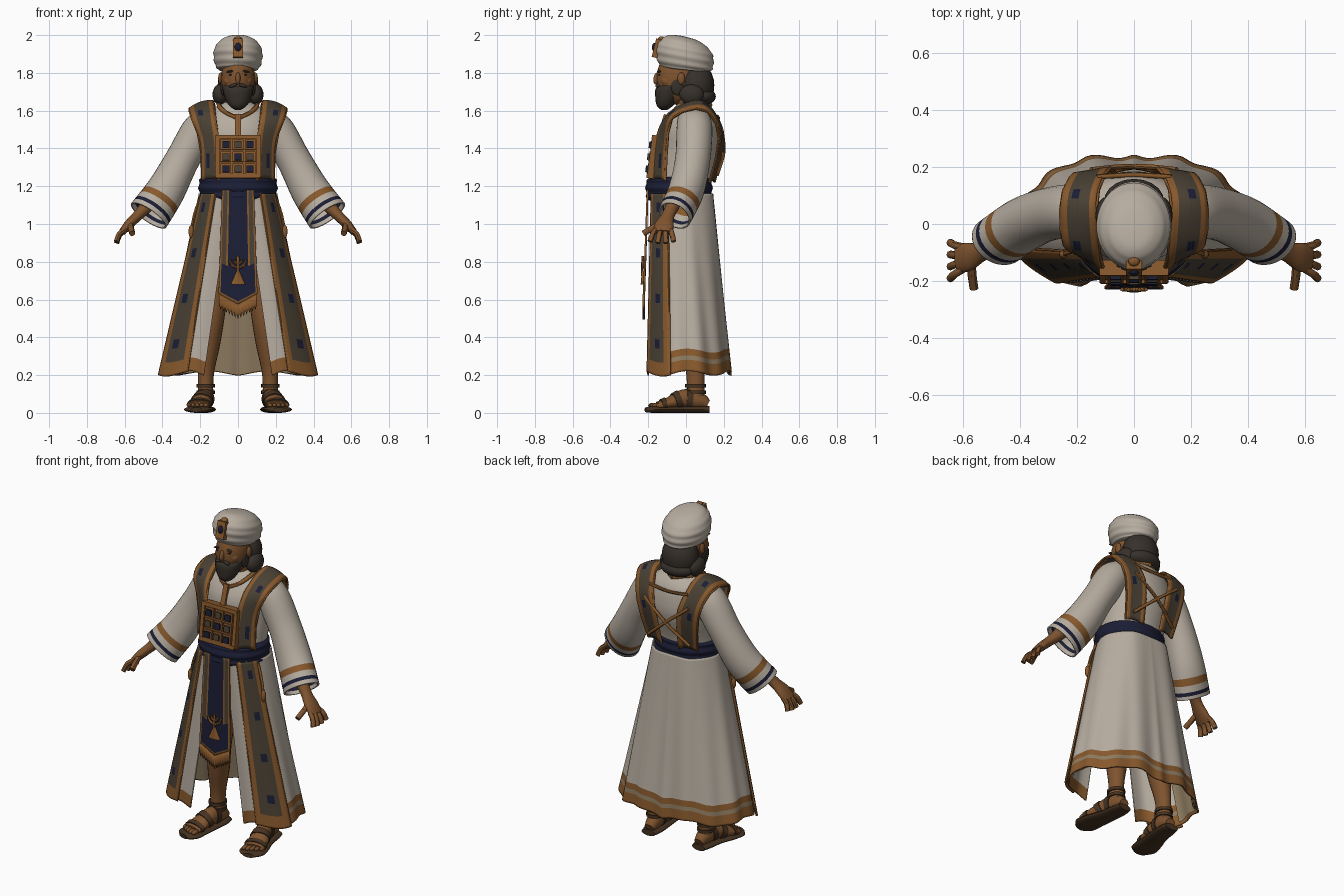
import bpy, bmesh, math
from math import sin, cos, pi, tau
from mathutils import Vector, Matrix, Euler

if "Cube" in bpy.data.objects:
    bpy.data.objects.remove(bpy.data.objects["Cube"])


def material(name, *rgb):
    m = bpy.data.materials.new(name)
    m.use_nodes = True
    m.diffuse_color = (*rgb, 1)
    m.node_tree.nodes["Principled BSDF"].inputs["Base Color"].default_value = (*rgb, 1)
    return m


linen = material("linen", .47, .415, .35)
skin = material("skin", .21, .087, .028)
bronze = material("bronze trim", .245, .1, .026)
umber = material("dark woven cloth", .068, .052, .034)
navy = material("navy cloth", .011, .013, .036)
hair = material("hair", .037, .03, .024)
leather = material("leather", .06, .032, .015)
beige = material("beige lining", .27, .2, .118)


def finish(name, bm, mats, thick=0, mirror=False):
    bmesh.ops.recalc_face_normals(bm, faces=bm.faces)
    mesh = bpy.data.meshes.new(name)
    bm.to_mesh(mesh)
    bm.free()
    ob = bpy.data.objects.new(name, mesh)
    bpy.context.collection.objects.link(ob)
    for m in mats:
        mesh.materials.append(m)
    bpy.ops.object.select_all(action='DESELECT')
    ob.select_set(True)
    bpy.context.view_layer.objects.active = ob
    bpy.ops.object.shade_smooth_by_angle(angle=math.radians(45))
    if thick:
        mod = ob.modifiers.new("thickness", 'SOLIDIFY')
        mod.thickness, mod.offset = thick, 0
    if mirror:
        ob.modifiers.new("mirror", 'MIRROR').use_clip = False
    return ob


def spline(rows, t):
    """Smooth curve through rows of numbers, t from 0 to 1."""
    n = len(rows) - 1
    i = min(int(t * n), n - 1)
    f = t * n - i
    a, b, c, d = (Vector(rows[min(max(k, 0), n)]) for k in range(i - 1, i + 3))
    return b + (c - a) * (f / 2) + (a * 2 - b * 5 + c * 4 - d) * (f * f / 2) + (b * 3 - a - c * 3 + d) * (f ** 3 / 2)


def sheet(name, fn, nu, nv, mats, pick=None, wrap=False, caps=False, **kw):
    """Surface from a function of u and v, faces coloured by pick(u, v)."""
    bm = bmesh.new()
    n = nu if wrap else nu + 1
    grid = [[bm.verts.new(fn(i / nu, j / nv)) for i in range(n)] for j in range(nv + 1)]
    for j in range(nv):
        for i in range(nu):
            k = (i + 1) % n
            f = bm.faces.new((grid[j][i], grid[j][k], grid[j + 1][k], grid[j + 1][i]))
            if pick:
                f.material_index = pick((i + .5) / nu, (j + .5) / nv)
    if caps:
        bm.faces.new(grid[0])
        bm.faces.new(grid[-1])
    return finish(name, bm, mats, **kw)


def tube(name, rows, *mats, flat=False, ref=(0, 1, 0), nu=20, nv=20, caps=True, **kw):
    """Tube through rows of x, y, z and two radii."""
    def fn(u, v):
        p = spline(rows, v)
        a, b = Vector((1, 0, 0)), Vector((0, 1, 0))
        if not flat:
            ends = spline(rows, min(v + .02, 1)) - spline(rows, max(v - .02, 0))
            along = Vector(ends[:3]).normalized()
            a = along.cross(Vector(ref)).normalized()
            b = along.cross(a)
        return Vector(p[:3]) + a * max(p[3], .001) * cos(u * tau) + b * max(p[4], .001) * sin(u * tau)
    return sheet(name, fn, nu, nv, mats, wrap=True, caps=caps, **kw)


def cord(name, points, r, mat, **kw):
    return tube(name, [(*p, r, r) for p in points], mat, nu=8, nv=10, **kw)


def solid(name, kind, loc, size, mat, rot=(0, 0, 0), **kw):
    bm = bmesh.new()
    m = Matrix.LocRotScale(Vector(loc), Euler(rot), Vector(size))
    if kind == "ball":
        bmesh.ops.create_uvsphere(bm, u_segments=20, v_segments=12, radius=1, matrix=m)
    else:
        bmesh.ops.create_cube(bm, size=1, matrix=m)
    return finish(name, bm, [mat], **kw)


# Torso, neck and neckline
tube("torso", [(0, -.02, 1.12, .19, .15), (0, -.02, 1.24, .185, .15), (0, .02, 1.4, .2, .16),
               (0, .025, 1.5, .205, .155), (0, .035, 1.58, .18, .125), (0, .035, 1.63, .1, .085),
               (0, .03, 1.645, .07, .065)], linen, flat=True, nu=32)
tube("neck", [(0, .03, 1.58, .07, .07), (0, .0, 1.75, .065, .07)], skin, flat=True, nv=4)
cord("neckline", [(0, .13, 1.63), (.085, .07, 1.64), (.1, -.02, 1.625), (.065, -.075, 1.59), (0, -.105, 1.56)],
     .012, bronze, ref=(0, 0, 1), mirror=True)
solid("neck_placket", "box", (0, -.12, 1.52), (.03, .03, .12), bronze, (-.3, 0, 0))

# Head and face
solid("head", "ball", (0, -.045, 1.77), (.09, .112, .14), skin)
solid("nose", "ball", (0, -.152, 1.772), (.013, .02, .034), skin, (-.25, 0, 0))
solid("cheeks", "ball", (.042, -.102, 1.757), (.035, .034, .032), skin, mirror=True)
solid("brows", "ball", (.038, -.14, 1.808), (.025, .01, .006), hair, (0, .12, -.3), mirror=True)
solid("eyes", "ball", (.036, -.139, 1.79), (.013, .008, .005), hair, mirror=True)
solid("ears", "ball", (.093, -.025, 1.77), (.012, .02, .032), skin, mirror=True)
tube("beard", [(0, -.07, 1.742, .081, .06), (0, -.085, 1.715, .081, .076), (0, -.1, 1.665, .068, .062),
               (0, -.112, 1.625, .045, .042), (0, -.115, 1.603, .014, .014)], hair, flat=True)
solid("moustache", "ball", (.022, -.147, 1.735), (.027, .014, .009), hair, (0, .35, -.3), mirror=True)
solid("back_hair", "ball", (0, .055, 1.735), (.108, .095, .12), hair)
solid("hair_nape", "ball", (0, .08, 1.675), (.105, .078, .05), hair)
solid("side_locks", "ball", (.095, .03, 1.685), (.04, .065, .055), hair, mirror=True)
solid("sideburns", "ball", (.079, -.045, 1.73), (.014, .035, .05), hair, mirror=True)

# Wound turban with a front ornament
TURBAN = [(1.815, .1, .12), (1.835, .118, .143), (1.88, .129, .152), (1.925, .126, .146),
          (1.965, .1, .113), (1.988, .06, .07), (1.996, .004, .004)]


def turban(u, v):
    z, rx, ry = spline(TURBAN, v)
    w = 1 + .025 * sin(40 * v + tau * u) * (1 - v)
    y = ry * w * sin(u * tau)
    return Vector((rx * w * cos(u * tau), y - .003 - .02 * v * v, z - y * (.1 + .1 * v)))


sheet("turban", turban, 48, 40, [linen], wrap=True, caps=True)
solid("turban_plate", "box", (0, -.155, 1.93), (.055, .03, .1), bronze, (-.25, 0, 0))
solid("turban_gem", "ball", (0, -.168, 1.935), (.018, .012, .024), navy)
solid("turban_crest", "ball", (0, -.13, 1.98), (.02, .018, .014), bronze)

# Shoulder straps, from the chest over the shoulder to the back
INNER = [(.1, -.18, 1.23), (.105, -.16, 1.42), (.12, -.115, 1.55), (.13, 0, 1.635),
         (.13, .1, 1.64), (.1, .18, 1.53), (.075, .192, 1.42), (.06, .15, 1.22)]
OUTER = [(.19, -.11, 1.23), (.195, -.1, 1.42), (.24, -.08, 1.55), (.255, 0, 1.6),
         (.25, .1, 1.605), (.22, .165, 1.52), (.195, .17, 1.4), (.165, .125, 1.22)]


def trimmed(u, v):
    if min(u, 1 - u) < .2:
        return 0
    return 2 if .45 < u < .7 and int(v * 20) % 5 == 1 else 1


sheet("shoulder_straps", lambda u, v: spline(INNER, v).lerp(spline(OUTER, v), u) + Vector((0, 0, .012 * sin(pi * u))),
      10, 40, [bronze, umber, navy], trimmed, thick=.014, mirror=True)
for tag, rows in (("inner", INNER), ("outer", OUTER)):
    cord(tag + "_strap_piping", rows, .007, bronze, ref=(1, 0, 0), mirror=True)
cord("back_cords", [(-.15, .19, 1.5), (0, .2, 1.38), (.14, .165, 1.26)], .009, bronze, mirror=True)
cord("shoulder_cord", [(-.13, .165, 1.57), (0, .172, 1.56), (.13, .165, 1.57)], .009, bronze)

# Breastplate with three rows of square stones
LEAN = (-.13, 0, 0)
solid("breastplate", "box", (0, -.162, 1.355), (.225, .045, .22), bronze, LEAN)
for k in (-1, 1):
    solid("plate_rail", "box", (0, -.17 + k * .014, 1.355 + k * .103), (.235, .05, .022), bronze, LEAN)
    solid("plate_side", "box", (k * .11, -.167, 1.355), (.022, .052, .22), bronze, LEAN)
for row in (-1, 0, 1):
    for col in (-1, 0, 1):
        spot = Vector((col * .064, -.183 + row * .009, 1.355 + row * .064))
        solid("stone_setting", "box", spot, (.056, .025, .054), bronze, LEAN)
        solid("stone", "box", spot + Vector((0, -.012, 0)), (.036, .02, .036),
              umber if (row + col) % 2 else navy, LEAN)


# Wide sleeves with cuff bands
def cuff(u, v):
    return 1 if .82 < v < .875 else 2 if .91 < v < .958 else 0


tube("sleeves", [(.14, .04, 1.56, .06, .08), (.2, .045, 1.5, .088, .09), (.295, .035, 1.34, .086, .088),
                 (.384, 0, 1.175, .098, .09), (.473, -.06, 1.045, .108, .085)],
     linen, bronze, navy, pick=cuff, caps=False, nu=28, nv=60, thick=.01, mirror=True)

# Forearms and hands
tube("forearms", [(.36, -.01, 1.25, .04, .04), (.46, -.06, 1.12, .038, .038), (.53, -.095, 1.045, .028, .034),
                  (.58, -.115, .995, .025, .05), (.615, -.12, .955, .018, .05)], skin, mirror=True)
for k in range(4):
    s = k - 1.5
    bend = .008 * abs(s)
    cord("finger", [(.6, -.12 + s * .026, .97), (.628, -.125 + s * .034, .935 + bend),
                    (.643, -.128 + s * .042, .895 + bend)], .014, skin, mirror=True)
cord("thumb", [(.57, -.12, 1.01), (.567, -.175, .98), (.56, -.225, .95)], .016, skin, mirror=True)

# Skirt, open at the front
TOP = [(.04, -.18), (.12, -.172), (.185, -.095), (.2, .02), (.12, .125), (0, .14)]
HEM = [(.18, -.2), (.27, -.19), (.405, -.075), (.375, .1), (.2, .22), (0, .232)]


def skirt(s, t, out=0):
    p = spline(TOP, s).lerp(spline(HEM, s), t)
    fold = .028 * t * cos(s * 14 * pi) * min(1, max(0, s * 4 - 1.4))
    p = p * (1 + fold + out)
    return Vector((p.x, p.y, 1.16 - .95 * t - .012 * t * cos(s * 6 * pi)))


def around(u, t, out=0):
    p = skirt(1 - abs(2 * u - 1), t, out)
    return Vector((p.x if u < .5 else -p.x, p.y, p.z))


def hem(u, v):
    if min(u, 1 - u) < .15:
        return 1 if v > .92 else 0
    return 0 if v < .875 else 2 if .912 < v < .938 else 1


sheet("skirt", around, 120, 80, [linen, bronze, beige], hem, thick=.008)
sheet("skirt_lining", lambda u, v: around(.2 + u * .6, .35 + v * .645, -.045), 60, 12, [beige])


# Woven front bands over the skirt
def band(u, v):
    return skirt((.95 - .05 * v + u * 1.05) / 5, v * 1.005, .04)


sheet("front_bands", band, 15, 80, [bronze, umber, navy],
      lambda u, v: 0 if v > .92 else trimmed(u, v), thick=.012, mirror=True)
for edge in (0, 1):
    cord("band_piping", [band(edge, k / 8) for k in range(9)], .006, bronze, mirror=True)
cord("hip_cords", [(.2, -.09, 1.14), (.23, -.1, 1.05), (.245, -.105, .97)], .008, bronze, mirror=True)
solid("hip_tassels", "ball", (.248, -.107, .96), (.014, .014, .035), bronze, mirror=True)

# Waist sash
tube("sash", [(0, -.035, 1.125, .19, .16), (0, -.037, 1.145, .207, .176), (0, -.037, 1.165, .202, .171),
              (0, -.037, 1.19, .211, .179), (0, -.037, 1.215, .203, .172), (0, -.035, 1.235, .206, .172),
              (0, -.03, 1.25, .18, .15)], navy, flat=True, nu=40, nv=36)


# Hanging front panel with pointed fringe
def point(u):
    return .63 - .055 * (1 - abs(2 * u - 1))


def panel(u, v):
    x = (2 * u - 1) * (.085 + .018 * v)
    return Vector((x, -.203 - .02 * v, 1.18 + (point(u) - 1.18) * v))


def panel_colour(u, v):
    d = abs(2 * u - 1)
    if d > .88 or v > .97:
        return 1
    if v > .7 or d < .55:
        return 0
    return 1 if d < .65 else 2


sheet("front_panel", panel, 40, 40, [navy, bronze, umber], panel_colour, thick=.01)
sheet("panel_fringe", lambda u, v: Vector(((2 * u - 1) * .1, -.224, point(u) - v * (.055 + .026 * (round(u * 26) % 2)))),
      26, 2, [bronze], thick=.012)

# Lampstand ornament
cord("lamp_stem", [(0, -.228, .69), (0, -.231, .76), (0, -.228, .83)], .007, bronze)
for r in (.02, .042):
    cord("lamp_arm", [(r * cos(a * pi / 6), -.229, .81 - r * sin(a * pi / 6)) for a in range(7)], .0065, bronze)
tube("lamp_base", [(0, -.228, .68, .038, .012), (0, -.228, .7, .03, .01), (0, -.228, .75, .008, .007)],
     bronze, flat=True, nv=6)

# Legs, feet and sandals
tube("legs", [(.125, .03, .8, .09, .09), (.135, .015, .52, .066, .07), (.155, .035, .36, .06, .066),
              (.17, .05, .2, .042, .048), (.172, .05, .06, .042, .048)], skin, flat=True, mirror=True)
FOOT = [(.168, .115, .045, .03, .025), (.17, .07, .065, .042, .045), (.18, -.01, .075, .046, .05),
        (.2, -.09, .052, .058, .032), (.21, -.15, .04, .06, .02)]
tube("feet", FOOT, skin, ref=(0, 0, 1), mirror=True)
tube("soles", [(x + .002, y * 1.12 - .006, .018, r + .014, .018) for x, y, z, r, h in FOOT] + [(.22, -.212, .016, .035, .013)],
     leather, ref=(0, 0, 1), mirror=True)
for k in range(5):
    solid("toe", "ball", (.17 + k * .0225, -.172 + k * k * .0025, .04), (.014 - k * .001, .028, .013), skin, mirror=True)
for name, t in (("toe_strap", .86), ("instep_strap", .62), ("arch_strap", .42)):
    tube(name, [spline(FOOT, t + d) + Vector((0, 0, 0, .006, .006)) for d in (-.045, .045)],
         leather, ref=(0, 0, 1), nv=3, mirror=True)
for z in (.1, .135):
    tube("ankle_strap", [(.172, .05, z, .049, .055), (.172, .05, z + .018, .049, .055)],
         leather, flat=True, nv=2, mirror=True)
